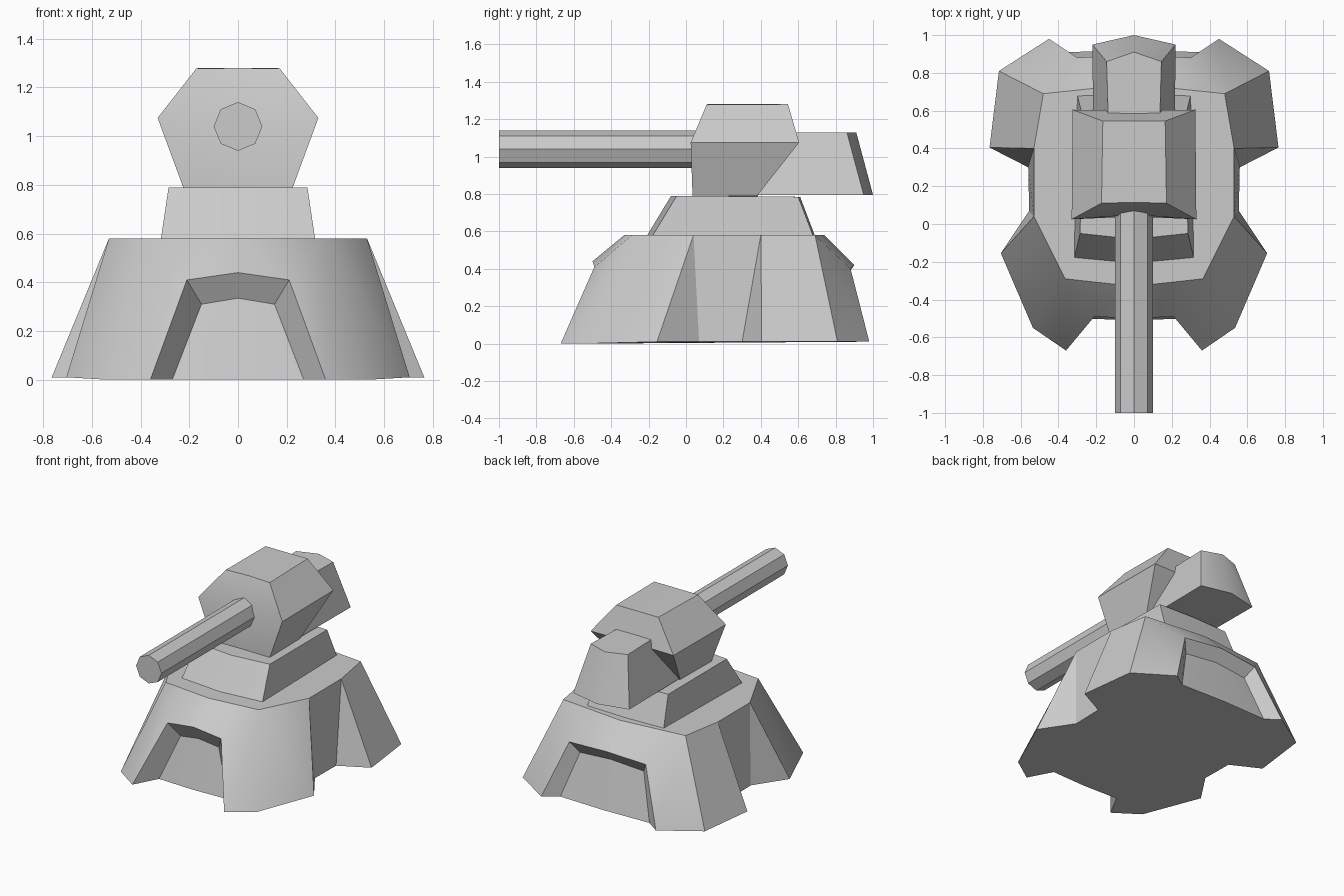
import bpy, bmesh, math
from mathutils import Matrix

cube = bpy.data.objects.get("Cube")
if cube:
    bpy.data.objects.remove(cube, do_unlink=True)

# Single plain grey material
grey = bpy.data.materials.new("plain_grey")
grey.use_nodes = True
tone = (0.6, 0.6, 0.6, 1)
grey.diffuse_color = tone
grey.node_tree.nodes["Principled BSDF"].inputs["Base Color"].default_value = tone


def finish(name, bm, angle=30):
    """Close the mesh, turn normals outward and make the object."""
    bmesh.ops.remove_doubles(bm, verts=bm.verts, dist=0.0005)
    bmesh.ops.recalc_face_normals(bm, faces=bm.faces)
    mesh = bpy.data.meshes.new(name)
    bm.to_mesh(mesh)
    bm.free()
    mesh.materials.append(grey)
    obj = bpy.data.objects.new(name, mesh)
    bpy.context.collection.objects.link(obj)
    bpy.ops.object.select_all(action="DESELECT")
    obj.select_set(True)
    bpy.context.view_layer.objects.active = obj
    bpy.ops.object.shade_smooth_by_angle(angle=math.radians(angle))
    return obj


def add_faces(bm, points, faces):
    """Add faces named by their points, on both sides of the centre plane."""
    for side in (1, -1):
        verts = {k: bm.verts.new((side * x, y, z)) for k, (x, y, z) in points.items()}
        for face in faces:
            bm.faces.new([verts[k] for k in face])


def mirrored_loft(name, rings):
    """Loft stacked half outlines that run from front centre to back centre."""
    bm = bmesh.new()
    points = {(r, i): p for r, ring in enumerate(rings) for i, p in enumerate(ring)}
    count, last = len(rings[0]), len(rings) - 1
    faces = [[(r, i), (r, i + 1), (r + 1, i + 1), (r + 1, i)]
             for r in range(last) for i in range(count - 1)]
    faces += [[(r, i) for i in range(count)] for r in (0, last)]
    add_faces(bm, points, faces)
    return finish(name, bm)


# Footed base with arched recesses at the front and back
top, low = 0.58, 0.01
base_points = {
    # upper rim, front to back
    "rim_front": (0, -0.33, top), "rim_a": (0.365, -0.29, top),
    "rim_b": (0.53, 0.04, top), "rim_c": (0.53, 0.4, top),
    "rim_d": (0.48, 0.69, top), "rim_back": (0, 0.74, top),
    # foot corners and side wall
    "front_a": (0.36, -0.67, 0), "front_b": (0.535, -0.55, 0),
    "front_c": (0.705, -0.155, low), "side_a": (0.555, 0.07, low),
    "side_b": (0.56, 0.3, low), "rear_a": (0.765, 0.405, low),
    "rear_b": (0.715, 0.81, low), "rear_c": (0.45, 0.98, low),
    # front recess
    "flip_mid": (0, -0.5, 0.44), "flip": (0.21, -0.49, 0.41),
    "fin_mid": (0, -0.44, 0.335), "fin": (0.15, -0.43, 0.31),
    "ffloor": (0.27, -0.5, 0), "ffloor_mid": (0, -0.51, 0),
    # back recess
    "blip_mid": (0, 0.9, 0.42), "blip": (0.3, 0.88, 0.4),
    "bin_mid": (0, 0.84, 0.34), "bin": (0.25, 0.83, 0.32),
    "bfloor": (0.35, 0.91, low), "bfloor_mid": (0, 0.92, low),
}
base_faces = [f.split() for f in (
    "rim_front rim_a rim_b rim_c rim_d rim_back",
    "rim_front rim_a flip flip_mid", "rim_a flip front_a",
    "rim_a front_a front_b", "rim_a front_b front_c rim_b",
    "rim_b front_c side_a", "rim_b side_a side_b rim_c",
    "rim_c side_b rear_a", "rim_c rear_a rear_b rim_d",
    "rim_d rear_b rear_c", "rim_d rear_c blip",
    "rim_d blip blip_mid rim_back",
    "flip_mid flip fin fin_mid", "flip front_a ffloor fin",
    "fin_mid fin ffloor ffloor_mid",
    "blip_mid blip bin bin_mid", "blip rear_c bfloor bin",
    "bin_mid bin bfloor bfloor_mid",
    "ffloor_mid ffloor front_a front_b front_c side_a side_b "
    "rear_a rear_b rear_c bfloor bfloor_mid",
)]
bm = bmesh.new()
add_faces(bm, base_points, base_faces)
finish("footed_base", bm)

# Tapered platform on the base
mirrored_loft("turret_platform", [
    [(0, -0.21, 0.575), (0.317, -0.18, 0.575), (0.3, 0.68, 0.575), (0, 0.69, 0.575)],
    [(0, -0.08, 0.79), (0.285, -0.05, 0.79), (0.28, 0.6, 0.785), (0, 0.61, 0.785)],
])

# Six-sided gun housing
mirrored_loft("gun_housing", [
    [(0, 0.04, 0.785), (0.225, 0.035, 0.79), (0.22, 0.38, 0.79), (0, 0.38, 0.785)],
    [(0, 0.05, 1.08), (0.33, 0.025, 1.075), (0.325, 0.605, 1.075), (0, 0.6, 1.075)],
    [(0, 0.115, 1.28), (0.172, 0.11, 1.277), (0.165, 0.545, 1.28), (0, 0.545, 1.28)],
])

# Counterweight behind the housing
mirrored_loft("counterweight", [
    [(0, 0.34, 0.795), (0.215, 0.36, 0.795), (0.22, 0.95, 0.795), (0, 1, 0.795)],
    [(0, 0.5, 1.13), (0.135, 0.5, 1.13), (0.145, 0.86, 1.13), (0, 0.91, 1.13)],
])

# Eight-sided barrel
bm = bmesh.new()
place = Matrix.Translation((0, -0.45, 1.04)) @ Matrix.Rotation(math.pi / 2, 4, "X")
bmesh.ops.create_cone(bm, cap_ends=True, segments=8, radius1=0.1, radius2=0.1,
                      depth=1.1, matrix=place)
finish("barrel", bm)
